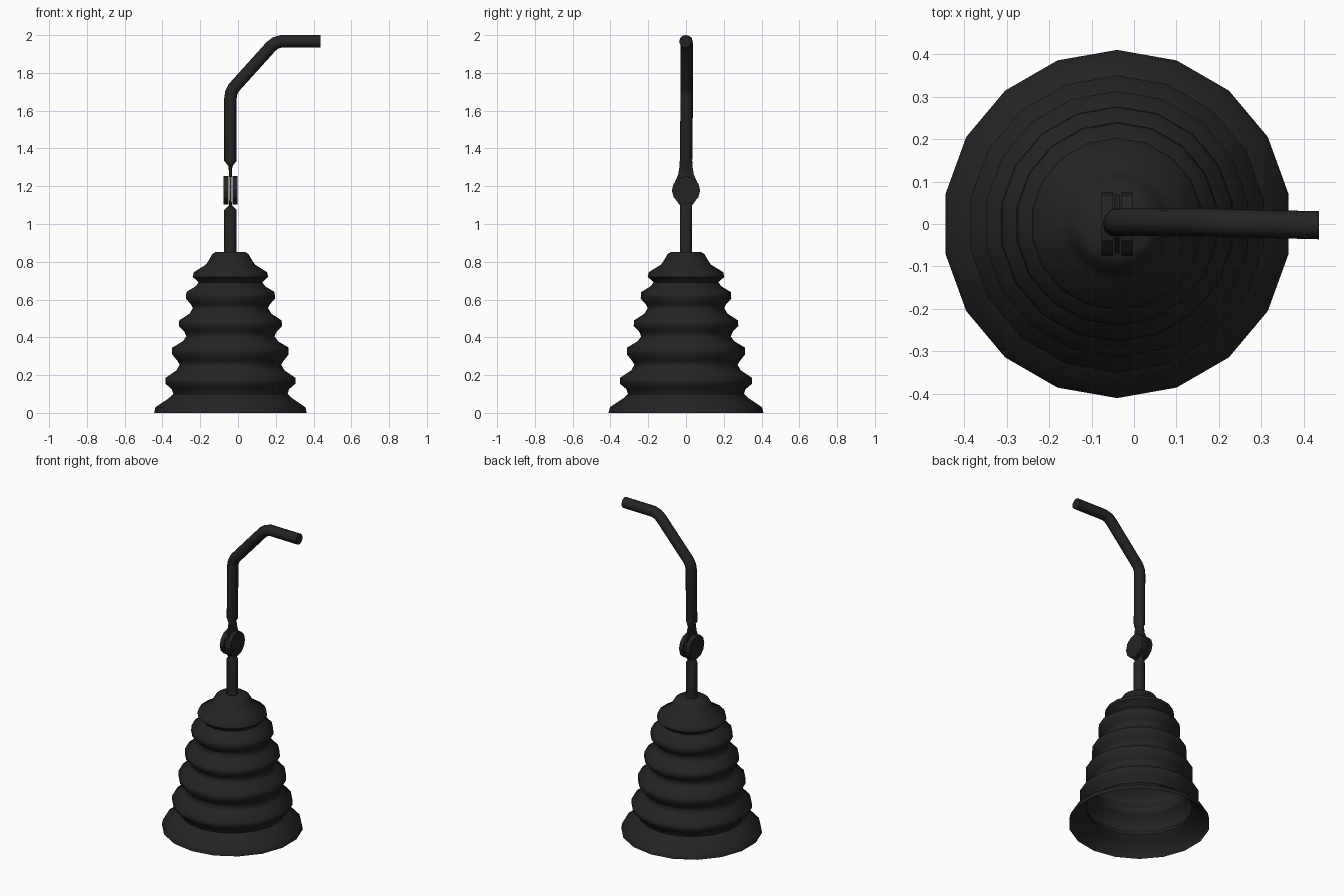
import bpy, bmesh, math
from mathutils import Vector

if "Cube" in bpy.data.objects:
    bpy.data.objects.remove(bpy.data.objects["Cube"])

CX = -0.04  # shared vertical axis of bellows and lower rod

black = bpy.data.materials.new("black rubber")
black.diffuse_color = (0.017, 0.017, 0.017, 1)
black.use_nodes = True
black.node_tree.nodes["Principled BSDF"].inputs["Base Color"].default_value = black.diffuse_color


def finish(name, bm, angle):
    bmesh.ops.recalc_face_normals(bm, faces=bm.faces)
    mesh = bpy.data.meshes.new(name)
    bm.to_mesh(mesh)
    bm.free()
    mesh.materials.append(black)
    obj = bpy.data.objects.new(name, mesh)
    bpy.context.collection.objects.link(obj)
    bpy.ops.object.select_all(action='DESELECT')
    obj.select_set(True)
    bpy.context.view_layer.objects.active = obj
    bpy.ops.object.shade_smooth_by_angle(angle=math.radians(angle))
    return obj


def bridge(bm, rings):
    for a, b in zip(rings, rings[1:]):
        n = len(a)
        for i in range(n):
            j = (i + 1) % n
            bm.faces.new((a[i], a[j], b[j], b[i]))


def lathe(name, profile, sides):
    """Open-bottomed revolved skin with a flat top."""
    bm = bmesh.new()
    rings = []
    for r, z in profile:
        angles = [math.pi / 2 + 2 * math.pi * i / sides for i in range(sides)]
        rings.append([bm.verts.new((CX + r * math.cos(a), r * math.sin(a), z))
                      for a in angles])
    bridge(bm, rings)
    bm.faces.new(rings[-1])
    return finish(name, bm, 60)


def rod(name, stations, sides=12):
    """Sweep in the xz plane; each station is x, y, z, in-plane radius, y radius."""
    bm = bmesh.new()
    pts = [Vector(s[:3]) for s in stations]
    rings = []
    for k, (x, y, z, rx, ry) in enumerate(stations):
        d_in = (pts[k] - pts[max(k - 1, 0)]).normalized()
        d_out = (pts[min(k + 1, len(pts) - 1)] - pts[k]).normalized()
        t = (d_in + d_out).normalized()
        side = Vector((t.z, 0, -t.x)).normalized()
        ring = []
        for i in range(sides):
            a = 2 * math.pi * i / sides
            ring.append(bm.verts.new(pts[k] + side * rx * math.cos(a)
                                     + Vector((0, ry * math.sin(a), 0))))
        rings.append(ring)
    bridge(bm, rings)
    bm.faces.new(rings[0])
    bm.faces.new(rings[-1])
    return finish(name, bm, 40)


def plate(name, outline, x0, x1):
    """Flat plate: a yz outline extruded along x."""
    bm = bmesh.new()
    rings = [[bm.verts.new((x, y, z)) for y, z in outline] for x in (x0, x1)]
    bridge(bm, rings)
    for ring in rings:
        bm.faces.new(ring)
    return finish(name, bm, 20)


# Ribbed rubber bellows
lathe("bellows", [
    (0.41, 0), (0.403, 0.03), (0.335, 0.075), (0.307, 0.10), (0.315, 0.125),
    (0.35, 0.155), (0.35, 0.185), (0.29, 0.225), (0.273, 0.255), (0.285, 0.275),
    (0.313, 0.31), (0.313, 0.345), (0.255, 0.38), (0.237, 0.405), (0.248, 0.43),
    (0.277, 0.46), (0.275, 0.49), (0.22, 0.525), (0.202, 0.555), (0.212, 0.575),
    (0.24, 0.605), (0.237, 0.64), (0.187, 0.67), (0.172, 0.69), (0.18, 0.70),
    (0.203, 0.72), (0.197, 0.745), (0.132, 0.785), (0.115, 0.81), (0.098, 0.84),
    (0.078, 0.853)], 18)

# Lower rod, pinched flat where it enters the joint
R = 0.033
rod("lower_rod", [(CX, 0, 0.84, R, R), (CX, 0, 1.075, R, R),
                  (CX, 0, 1.10, 0.008, R), (CX, 0, 1.13, 0.006, R)])

# Upper rod, pinched at the joint and bent into a hook at the top
rod("upper_rod", [
    (CX, 0, 1.25, 0.007, 0.036), (CX, 0, 1.305, 0.010, 0.034),
    (CX, 0, 1.335, R, R), (CX, 0.004, 1.665, R, R),
    (-0.036, 0.005, 1.695, R, R), (-0.022, 0.005, 1.722, R, R),
    (0.175, 0.003, 1.94, R, R), (0.198, 0.003, 1.958, R, R),
    (0.228, 0.002, 1.967, R, R), (0.436, -0.003, 1.967, R, R)])

# Clamp joint: two round cheeks around a thin centre tang
ZC, RC = 1.178, 0.075
disc = [(RC * math.cos(a), ZC + RC * math.sin(a))
        for a in (2 * math.pi * i / 12 for i in range(12))]
for name, sign in (("left_cheek", -1), ("right_cheek", 1)):
    plate(name, disc, CX + sign * 0.010, CX + sign * 0.037)

tang = [(-0.034, 1.10), (0.034, 1.10), (0.058, 1.135), (0.07, 1.178),
        (0.06, 1.22), (0.042, 1.26), (0.034, 1.305),
        (-0.034, 1.305), (-0.042, 1.26), (-0.06, 1.22), (-0.07, 1.178),
        (-0.058, 1.135)]
plate("centre_tang", tang, CX - 0.006, CX + 0.006)
